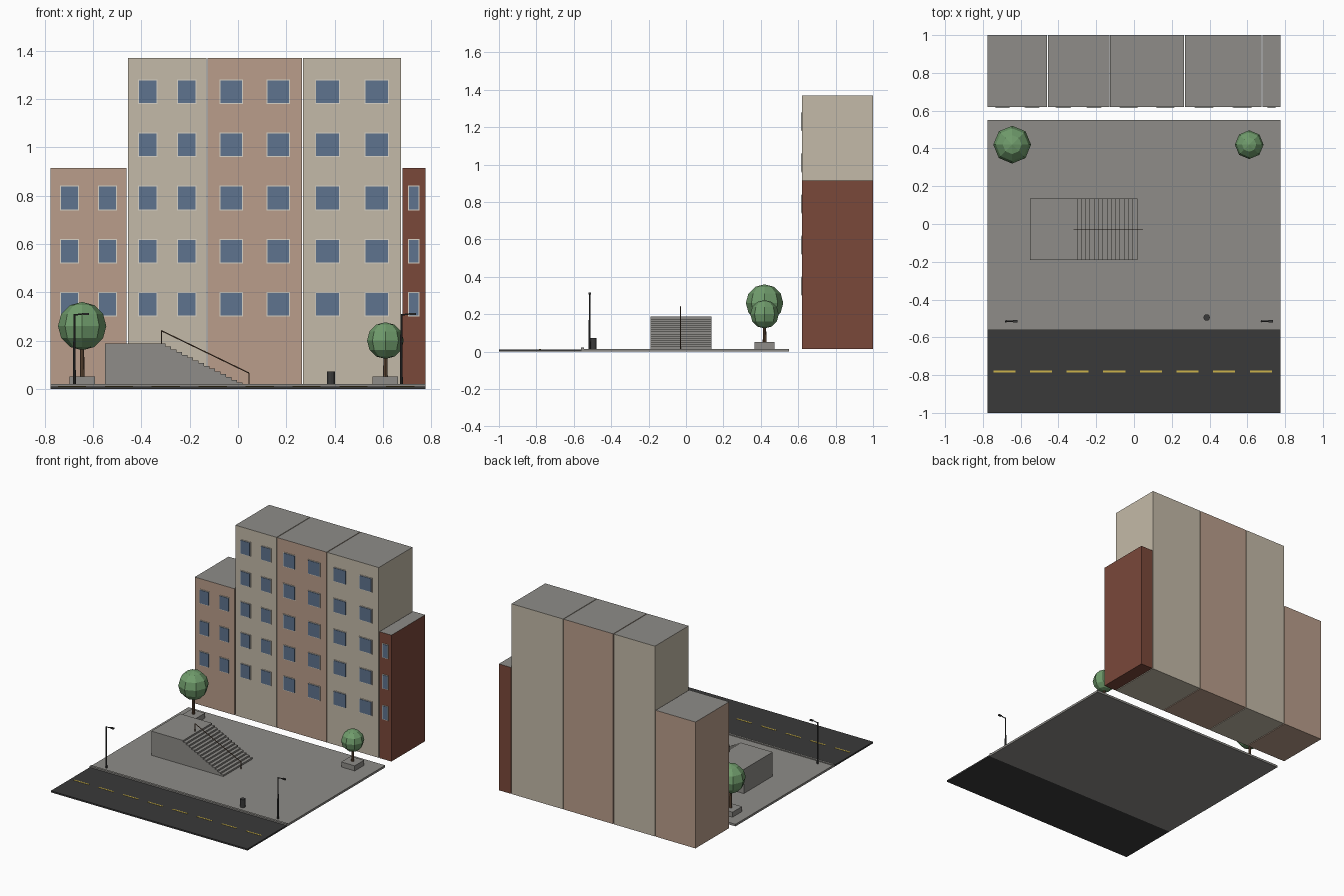
import bpy
import bmesh
from math import pi
from mathutils import Vector

cube = bpy.data.objects.get("Cube")
if cube:
    bpy.data.objects.remove(cube)


def material(name, *rgb):
    linear = [((c / 255 + 0.055) / 1.055) ** 2.4 for c in rgb] + [1]
    mat = bpy.data.materials.new(name)
    mat.use_nodes = True
    mat.diffuse_color = linear
    bsdf = mat.node_tree.nodes["Principled BSDF"]
    bsdf.inputs["Base Color"].default_value = linear
    return mat


concrete = material("concrete grey", 142, 140, 136)
asphalt = material("asphalt", 58, 58, 58)
cream = material("cream plaster", 196, 186, 168)
tan = material("tan plaster", 186, 158, 139)
brick = material("red brick", 122, 72, 58)
glass = material("window blue", 94, 115, 142)
frame = material("window frame", 216, 210, 198)
leaf = material("leaf green", 112, 156, 108)
bark = material("bark brown", 105, 80, 60)
paint = material("road yellow", 205, 180, 75)
metal = asphalt


def finish(name, bm, *mats):
    bmesh.ops.recalc_face_normals(bm, faces=bm.faces)
    mesh = bpy.data.meshes.new(name)
    bm.to_mesh(mesh)
    bm.free()
    for mat in mats:
        mesh.materials.append(mat)
    obj = bpy.data.objects.new(name, mesh)
    bpy.context.collection.objects.link(obj)
    return obj


def add_box(bm, lo, hi, index=0):
    """Add an axis-aligned box between two corners."""
    lo, hi = Vector(lo), Vector(hi)
    verts = bmesh.ops.create_cube(bm, size=1)["verts"]
    for v in verts:
        v.co = (lo + hi) / 2 + v.co * (hi - lo)
    for f in {f for v in verts for f in v.link_faces}:
        f.material_index = index


def box(name, lo, hi, mat):
    bm = bmesh.new()
    add_box(bm, lo, hi)
    return finish(name, bm, mat)


def rod(name, a, b, r1, mat, r2=None, sides=8):
    """Tapered cylinder from point a to point b."""
    a, b = Vector(a), Vector(b)
    bm = bmesh.new()
    bmesh.ops.create_cone(bm, cap_ends=True, segments=sides, radius1=r1,
                          radius2=r1 if r2 is None else r2, depth=(b - a).length)
    turn = (b - a).to_track_quat("Z", "Y")
    for v in bm.verts:
        v.co = turn @ v.co + (a + b) / 2
    return finish(name, bm, mat)


# Ground
HALF, GROUND = 0.775, 0.015
box("road", (-HALF, -1, 0), (HALF, -0.56, 0.011), asphalt)
box("plaza", (-HALF, -0.56, 0), (HALF, 0.55, GROUND), concrete)
box("curb", (-HALF, -0.562, 0.005), (HALF, -0.546, 0.021), concrete)
bm = bmesh.new()
for i in range(8):
    x = -0.745 + i * 0.194
    add_box(bm, (x, -0.786, 0.01), (x + 0.117, -0.776, 0.013))
finish("lane_dashes", bm, paint)


# Buildings: walls with grey roofs, windows as thin plates
def building(name, x0, x1, height, wall, columns, floors):
    front = 0.62
    bm = bmesh.new()
    add_box(bm, (x0, front, GROUND), (x1, 1, height))
    for f in bm.faces:
        if f.calc_center_median().z > height - 0.01:
            f.material_index = 1
    finish(name, bm, wall, concrete)

    bm = bmesh.new()
    width = (x1 - x0) / (4 if columns == 2 else 2)
    for c in range(columns):
        x = x0 + (x1 - x0) * (c + 0.5) / columns
        for row in range(floors):
            z = 0.35 + row * 0.22
            for grow, depth, index in ((0, 0.003, 0), (-0.004, 0.006, 1)):
                w, h = width / 2 + grow, 0.051 + grow
                add_box(bm, (x - w, front - depth, z - h),
                        (x + w, front + 0.002, z + h), index)
    finish(name + "_windows", bm, frame, glass)


building("low_tan_building", -0.775, -0.461, 0.915, tan, 2, 3)
building("tall_cream_building_right", -0.455, -0.131, 1.37, cream, 2, 5)
building("tall_tan_building", -0.126, 0.264, 1.37, tan, 2, 5)
building("tall_cream_building_left", 0.269, 0.675, 1.37, cream, 2, 5)
building("low_brick_building", 0.681, 0.775, 0.915, brick, 1, 3)

# Raised platform with a flight of steps, extruded from its side profile
STEPS, X_TOP, X_END, TOP = 14, -0.3, 0.018, 0.187
run, rise = (X_END - X_TOP) / STEPS, (TOP - GROUND) / (STEPS + 1)
profile = [(-0.55, GROUND), (-0.55, TOP), (X_TOP, TOP)]
for i in range(STEPS):
    z = TOP - (i + 1) * rise
    profile += [(X_TOP + i * run, z), (X_TOP + (i + 1) * run, z)]
profile.append((X_END, GROUND))
bm = bmesh.new()
face = bm.faces.new([bm.verts.new((x, -0.19, z)) for x, z in profile])
side = bmesh.ops.extrude_face_region(bm, geom=[face])["geom"]
bmesh.ops.translate(bm, vec=(0, 0.325, 0),
                    verts=[v for v in side if isinstance(v, bmesh.types.BMVert)])
finish("platform_steps", bm, concrete)

# Handrail along the middle of the steps
high, low = Vector((-0.317, -0.03, 0.241)), Vector((0.045, -0.03, 0.066))
rod("handrail", high, low, 0.0025, bark, sides=6)
rod("handrail_top_post", (high.x, high.y, TOP), high, 0.0025, bark, sides=6)
rod("handrail_low_post", (low.x, low.y, GROUND), low, 0.0025, bark, sides=6)


# Trees in square planters
def tree(name, x, y, radius, z):
    half = 0.053
    box(name + "_planter", (x - half, y - half, GROUND),
        (x + half, y + half, 0.051), concrete)
    rod(name + "_trunk", (x, y, 0.04), (x, y, z), 0.01, bark, 0.007)
    bm = bmesh.new()
    bmesh.ops.create_uvsphere(bm, u_segments=8, v_segments=6, radius=radius)
    bmesh.ops.translate(bm, vec=(x, y, z), verts=bm.verts)
    finish(name + "_crown", bm, leaf)


tree("right_tree", -0.645, 0.42, 0.1, 0.26)
tree("left_tree", 0.61, 0.42, 0.076, 0.2)

# Street lamps
for name, x in (("right_lamp", -0.677), ("left_lamp", 0.676)):
    y = -0.515
    rod(name + "_pole", (x, y, GROUND), (x, y, 0.31), 0.006, metal, 0.004)
    rod(name + "_arm", (x, y, 0.306), (x + 0.045, y, 0.312), 0.003, metal)
    box(name + "_head", (x + 0.036, y - 0.006, 0.306),
        (x + 0.06, y + 0.006, 0.315), metal)

# Litter bin
rod("litter_bin", (0.385, -0.495, GROUND), (0.385, -0.495, 0.072), 0.017, metal, sides=12)
